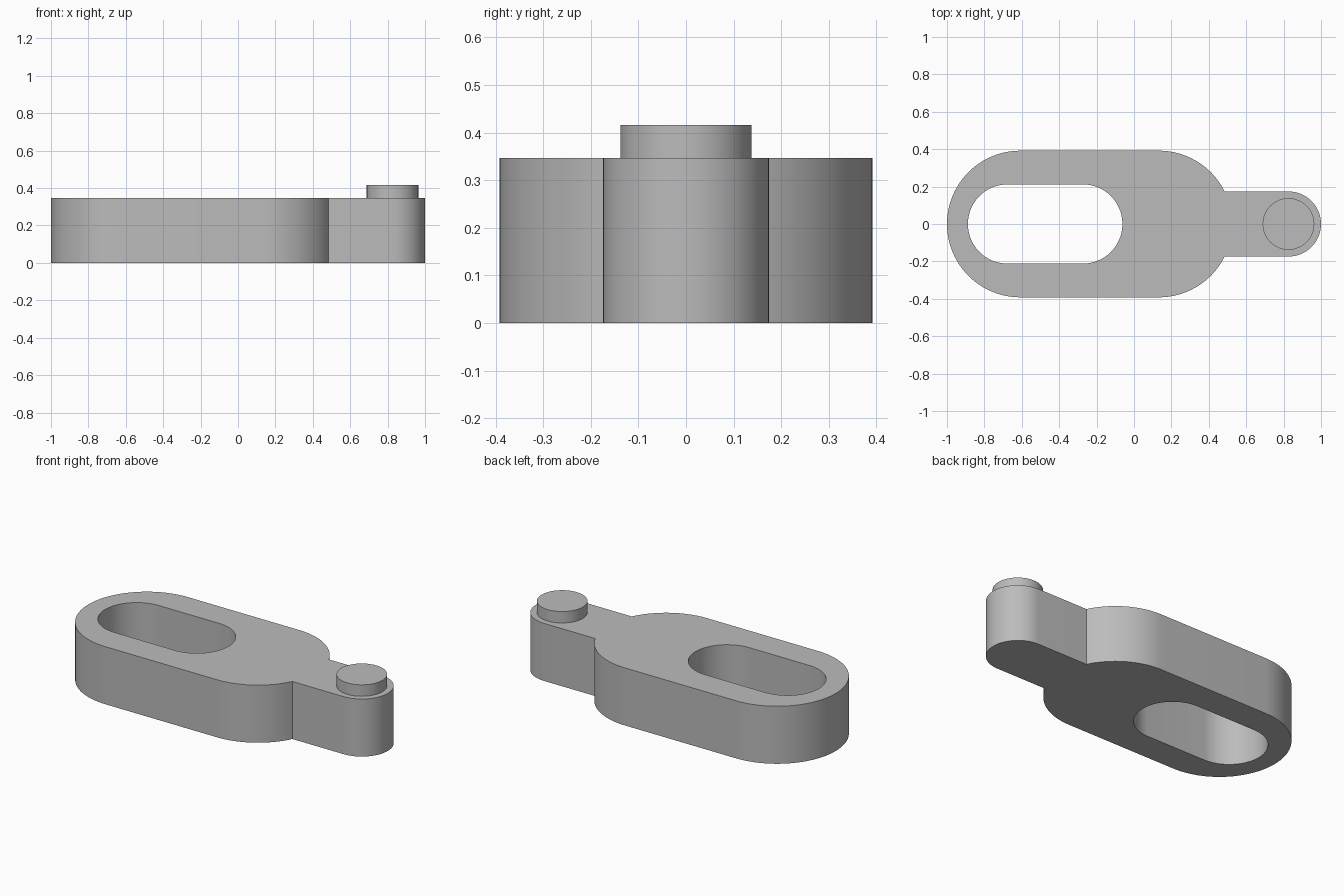
import bpy
import bmesh
from math import cos, sin, pi, asin, radians

default = bpy.data.objects.get("Cube")
if default:
    bpy.data.objects.remove(default, do_unlink=True)

# Main dimensions
HEIGHT, PIN_TOP = 0.347, 0.416
BODY_R, BODY_LEFT, BODY_RIGHT = 0.392, -0.608, 0.133
TAB_R, TAB_X = 0.174, 0.826
SLOT_R, SLOT_LEFT, SLOT_RIGHT = 0.212, -0.676, -0.274
PIN_R = 0.138

# Plain grey metal
grey = bpy.data.materials.new("grey_metal")
grey.use_nodes = True
colour = (0.5, 0.5, 0.5, 1)
grey.diffuse_color = colour
grey.node_tree.nodes["Principled BSDF"].inputs["Base Color"].default_value = colour


def arc(cx, radius, start, end, steps):
    """Points on an arc centred on the x axis."""
    angles = [start + (end - start) * i / steps for i in range(steps + 1)]
    return [(cx + radius * cos(a), radius * sin(a)) for a in angles]


def extruded(name, loops, bottom, top):
    """Fill closed outlines (inner ones become holes) and extrude them up."""
    bm = bmesh.new()
    for loop in loops:
        verts = [bm.verts.new((x, y, bottom)) for x, y in loop]
        for a, b in zip(verts, verts[1:] + verts[:1]):
            bm.edges.new((a, b))
    bmesh.ops.triangle_fill(bm, edges=bm.edges[:], use_beauty=True)
    up = bmesh.ops.extrude_face_region(bm, geom=bm.faces[:], use_keep_orig=True)
    moved = [v for v in up["geom"] if isinstance(v, bmesh.types.BMVert)]
    bmesh.ops.translate(bm, verts=moved, vec=(0, 0, top - bottom))
    bmesh.ops.recalc_face_normals(bm, faces=bm.faces[:])
    bmesh.ops.dissolve_limit(bm, angle_limit=radians(0.1), verts=bm.verts[:],
                             edges=bm.edges[:])
    mesh = bpy.data.meshes.new(name)
    bm.to_mesh(mesh)
    bm.free()
    mesh.materials.append(grey)
    obj = bpy.data.objects.new(name, mesh)
    bpy.context.collection.objects.link(obj)
    bpy.ops.object.select_all(action="DESELECT")
    obj.select_set(True)
    bpy.context.view_layer.objects.active = obj
    bpy.ops.object.shade_smooth_by_angle(angle=radians(25))
    return obj


# Link body: wide rounded end, shoulders meeting a narrow rounded tab, long slot
shoulder = asin(TAB_R / BODY_R)
outline = (arc(TAB_X, TAB_R, -pi / 2, pi / 2, 32)
           + arc(BODY_RIGHT, BODY_R, shoulder, pi / 2, 24)
           + arc(BODY_LEFT, BODY_R, pi / 2, 3 * pi / 2, 48)
           + arc(BODY_RIGHT, BODY_R, -pi / 2, -shoulder, 24))
slot = (arc(SLOT_RIGHT, SLOT_R, -pi / 2, pi / 2, 32)
        + arc(SLOT_LEFT, SLOT_R, pi / 2, 3 * pi / 2, 32))
extruded("link_body", [outline, slot], 0, HEIGHT)

# Round pin standing on the tab
extruded("pin", [arc(TAB_X, PIN_R, 0, 2 * pi, 64)[:-1]], HEIGHT, PIN_TOP)
